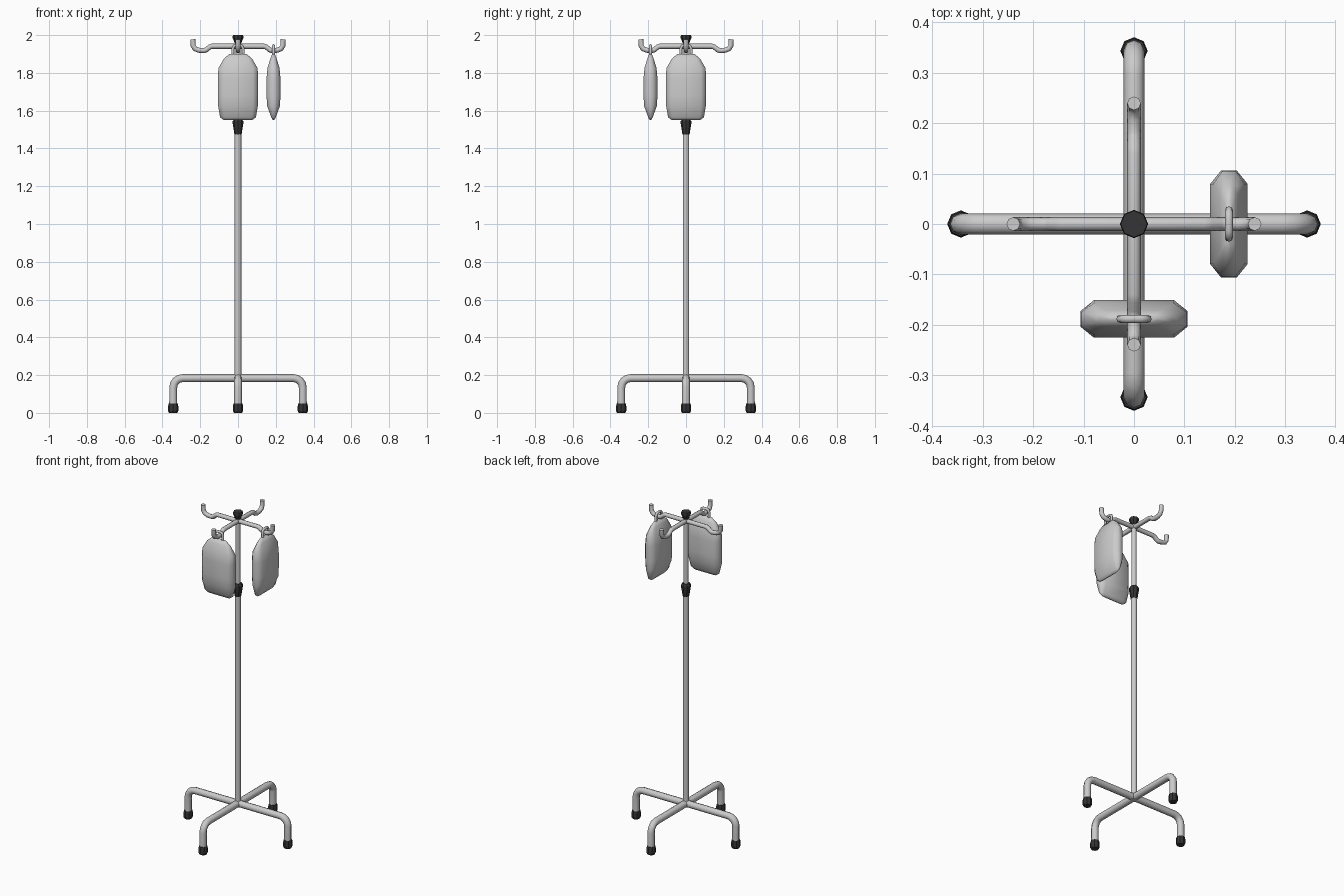
import bpy, bmesh
from math import sin, cos, pi, radians
from mathutils import Matrix

if "Cube" in bpy.data.objects:
    bpy.data.objects.remove(bpy.data.objects["Cube"])

dark = bpy.data.materials.new("dark_rubber")
dark.diffuse_color = (0.035, 0.035, 0.035, 1)
dark.use_nodes = True
dark.node_tree.nodes["Principled BSDF"].inputs["Base Color"].default_value = dark.diffuse_color


def smooth(ob, angle=40):
    bpy.ops.object.select_all(action='DESELECT')
    ob.select_set(True)
    bpy.context.view_layer.objects.active = ob
    bpy.ops.object.shade_smooth_by_angle(angle=radians(angle))


def loft(name, rings, mat=None, angle=40):
    """Skin a list of rings (equal point counts) and cap both ends."""
    bm = bmesh.new()
    vs = [[bm.verts.new(p) for p in r] for r in rings]
    n = len(vs[0])
    for a, b in zip(vs, vs[1:]):
        for i in range(n):
            j = (i + 1) % n
            bm.faces.new((a[i], a[j], b[j], b[i]))
    bm.faces.new(vs[0][::-1])
    bm.faces.new(vs[-1])
    me = bpy.data.meshes.new(name)
    bm.to_mesh(me)
    bm.free()
    ob = bpy.data.objects.new(name, me)
    bpy.context.collection.objects.link(ob)
    if mat:
        me.materials.append(mat)
    if angle:
        smooth(ob, angle)
    return ob


def lathe(name, profile, x=0, y=0, mat=None, n=8, angle=40):
    rings = [[(x + r * cos(2 * pi * i / n), y + r * sin(2 * pi * i / n), z)
              for i in range(n)] for r, z in profile]
    return loft(name, rings, mat, angle)


def tube(name, points, radius, matrix=Matrix()):
    """Eight-sided tube along a path in the xz plane."""
    cu = bpy.data.curves.new(name, 'CURVE')
    cu.dimensions = '3D'
    cu.bevel_depth = radius
    cu.bevel_resolution = 2
    cu.use_fill_caps = True
    sp = cu.splines.new('POLY')
    sp.points.add(len(points) - 1)
    for p, (x, z) in zip(sp.points, points):
        p.co = (x, 0, z, 1)
    ob = bpy.data.objects.new(name, cu)
    bpy.context.collection.objects.link(ob)
    bpy.ops.object.select_all(action='DESELECT')
    ob.select_set(True)
    bpy.context.view_layer.objects.active = ob
    bpy.ops.object.convert(target='MESH')
    ob = bpy.context.view_layer.objects.active
    ob.data.transform(matrix)
    smooth(ob, 50)
    return ob


def mirrored(half):
    return [(-x, z) for x, z in reversed(half)] + half


turn = Matrix.Rotation(pi / 2, 4, 'Z')

# Base legs: two crossing bent tubes
R, X, Z = 0.05, 0.343, 0.184
bend = [(X - R + R * sin(a), Z - R + R * cos(a))
        for a in (pi / 2 * i / 4 for i in range(5))]
leg = mirrored([(0.02, Z)] + bend + [(X, 0.03)])
tube("legs_side", leg, 0.021)
tube("legs_front_back", leg, 0.021, turn)

# Rubber feet
foot = [(0.022, 0), (0.027, 0.01), (0.027, 0.036), (0.024, 0.05)]
for i in range(4):
    lathe("foot_%d" % (i + 1), foot, X * cos(i * pi / 2), X * sin(i * pi / 2),
          dark, 8, 20)

# Telescopic pole, clamp collar and top cap
lathe("lower_pole", [(0.018, 0.165), (0.018, 1.5)], n=10)
lathe("upper_pole", [(0.0145, 1.48), (0.0145, 1.98)], n=10)
lathe("collar", [(0.019, 1.475), (0.028, 1.53), (0.028, 1.545), (0.021, 1.555)],
      mat=dark, angle=20)
lathe("top_cap", [(0.016, 1.955), (0.028, 1.983), (0.028, 1.995), (0.026, 2.0)],
      mat=dark, angle=20)

# Hook arms
hook = mirrored([(0.02, 1.941), (0.138, 1.941), (0.15, 1.937), (0.168, 1.922),
                 (0.18, 1.918), (0.208, 1.92), (0.228, 1.928), (0.238, 1.945),
                 (0.239, 1.978)])
tube("hooks_side", hook, 0.0135)
tube("hooks_front_back", hook, 0.0135, turn)

# Fluid bags with hanging loops
section = [(1, -.42), (1, .42), (.75, 1), (-.75, 1),
           (-1, .42), (-1, -.42), (-.75, -1), (.75, -1)]
levels = [(1.55, .075, .004), (1.565, .095, .012), (1.625, .105, .034),
          (1.68, .106, .037), (1.77, .106, .037), (1.825, .104, .032),
          (1.875, .075, .017), (1.9, .046, .007)]
loop = mirrored([(0.014, 1.945), (0.023, 1.94), (0.027, 1.929), (0.027, 1.885)])
for name, mat in (("front_bag", Matrix.Translation((0, -0.188, 0))),
                  ("right_bag", Matrix.Translation((0.188, 0, 0)) @ turn)):
    bag = loft(name, [[(w * u, t * v, z) for u, v in section]
                      for z, w, t in levels], angle=60)
    bag.data.transform(mat)
    tube(name + "_loop", loop, 0.008, mat)
